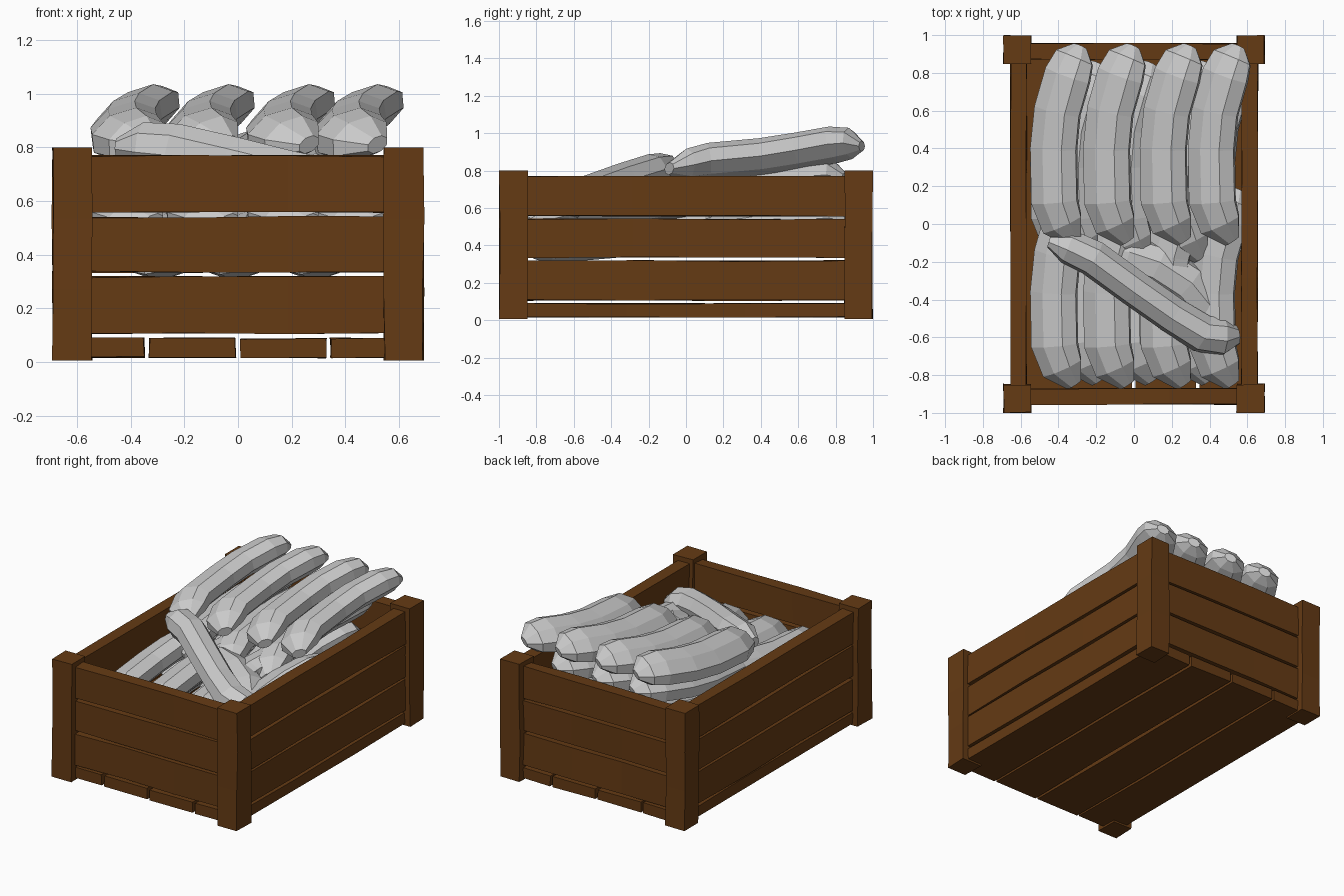
import bpy, bmesh, math, random
from mathutils import Vector

if "Cube" in bpy.data.objects:
    bpy.data.objects.remove(bpy.data.objects["Cube"])

random.seed(4)
wood = bpy.data.materials.new("wood")
wood.diffuse_color = (0.13, 0.043, 0.007, 1)
wood.use_nodes = True
wood.node_tree.nodes["Principled BSDF"].inputs["Base Color"].default_value = wood.diffuse_color


def make_object(name, bm, mat=None):
    bmesh.ops.recalc_face_normals(bm, faces=bm.faces)
    mesh = bpy.data.meshes.new(name)
    bm.to_mesh(mesh)
    bm.free()
    if mat:
        mesh.materials.append(mat)
    ob = bpy.data.objects.new(name, mesh)
    bpy.context.collection.objects.link(ob)
    return ob


def loft(bm, rings):
    """Skin closed rings and cap both ends."""
    n = len(rings[0])
    for a, b in zip(rings, rings[1:]):
        for k in range(n):
            m = (k + 1) % n
            bm.faces.new((a[k], a[m], b[m], b[k]))
    bm.faces.new(rings[0])
    bm.faces.new(rings[-1])


def board(name, lo, hi, axis, cuts=2, rough=0.004):
    """Rough sawn board: a box cut along its length with slightly uneven edges."""
    bm = bmesh.new()
    others = [a for a in range(3) if a != axis]
    rings = []
    for i in range(cuts + 2):
        ring = []
        for u, v in ((0, 0), (1, 0), (1, 1), (0, 1)):
            p = [0, 0, 0]
            p[axis] = lo[axis] + (hi[axis] - lo[axis]) * i / (cuts + 1)
            p[others[0]] = (lo, hi)[u][others[0]] + random.uniform(-rough, rough)
            p[others[1]] = (lo, hi)[v][others[1]] + random.uniform(-rough, rough)
            ring.append(bm.verts.new(p))
        rings.append(ring)
    loft(bm, rings)
    return make_object(name, bm, wood)


def squash(name, path, half_w, half_h, offset=(0, 0, 0), roll=0.0, sides=8):
    """Bent vegetable: rolled elliptical rings along a path of (x, y, z, scale)."""
    bm = bmesh.new()
    pts = [Vector(p[:3]) + Vector(offset) for p in path]
    rings = []
    for i, c in enumerate(pts):
        t = (pts[min(i + 1, len(pts) - 1)] - pts[max(i - 1, 0)]).normalized()
        flat = t.cross(Vector((0, 0, 1))).normalized()
        side = flat * math.cos(roll) + flat.cross(t) * math.sin(roll)
        up = side.cross(t)
        s = path[i][3]
        angles = [2 * math.pi * (k + 0.25) / sides for k in range(sides)]
        rings.append([bm.verts.new(c + side * math.cos(a) * half_w * s
                                   + up * math.sin(a) * half_h * s) for a in angles])
    loft(bm, rings)
    return make_object(name, bm)


# Corner posts
for sx in (-1, 1):
    for sy in (-1, 1):
        x, y = sx * 0.618, sy * 0.923
        board("corner_post", (x - 0.073, y - 0.074, 0.005),
              (x + 0.073, y + 0.074, 0.8), 2)

# Three slats on each of the four walls
for z0, z1 in ((0.107, 0.317), (0.335, 0.54), (0.557, 0.768)):
    for s in (-1, 1):
        board("end_slat", (-0.56, s * 0.913 - 0.042, z0), (0.56, s * 0.913 + 0.042, z1), 0)
        board("side_slat", (s * 0.613 - 0.042, -0.86, z0), (s * 0.613 + 0.042, 0.86, z1), 1)

# Floor boards
for x0, x1 in ((-0.65, -0.35), (-0.33, -0.01), (0.01, 0.33), (0.345, 0.65)):
    board("floor_board", (x0, -0.955, 0.017), (x1, 0.955, 0.088), 1)

# Straight-stacked vegetables, one shared curved path
curve = [(-0.315, -0.09, 0.81, 0.35), (-0.38, 0.0, 0.83, 0.9), (-0.42, 0.12, 0.85, 1),
         (-0.425, 0.4, 0.875, 1), (-0.405, 0.6, 0.905, 1), (-0.35, 0.79, 0.938, 1),
         (-0.315, 0.88, 0.945, 0.85), (-0.285, 0.94, 0.93, 0.3)]
columns = (0, 0.28, 0.58, 0.835)
layers = [  # name, x, y and z shift, number of pieces
    ("top_vegetable", 0, 0, 0, 4),
    ("rear_vegetable", 0.09, -0.09, -0.17, 3),
    ("front_vegetable", 0, -0.76, -0.29, 4),
    ("front_lower_vegetable", 0.13, -0.74, -0.44, 3),
    ("rear_lower_vegetable", 0, -0.08, -0.4, 4),
]
for name, dx, dy, dz, n in layers:
    for cx in columns[:n]:
        squash(name, curve, 0.138, 0.088, (cx + dx, dy, dz), roll=0.42)

# Loose vegetables lying across the front
cross = [(-0.45, -0.09, 0.80, 0.35), (-0.35, -0.12, 0.80, 0.95), (-0.22, -0.18, 0.79, 1),
         (0.0, -0.34, 0.74, 1), (0.2, -0.48, 0.69, 1), (0.36, -0.58, 0.65, 1.05),
         (0.47, -0.60, 0.62, 1.05), (0.55, -0.59, 0.60, 0.5)]
squash("diagonal_vegetable", cross, 0.098, 0.1, roll=0.4)
under = [(-0.12, -0.14, 0.64, 0.35), (-0.03, -0.17, 0.65, 0.95), (0.12, -0.22, 0.64, 1),
         (0.28, -0.32, 0.61, 1), (0.40, -0.46, 0.57, 0.95), (0.45, -0.56, 0.54, 0.4)]
squash("buried_vegetable", under, 0.12, 0.09)
